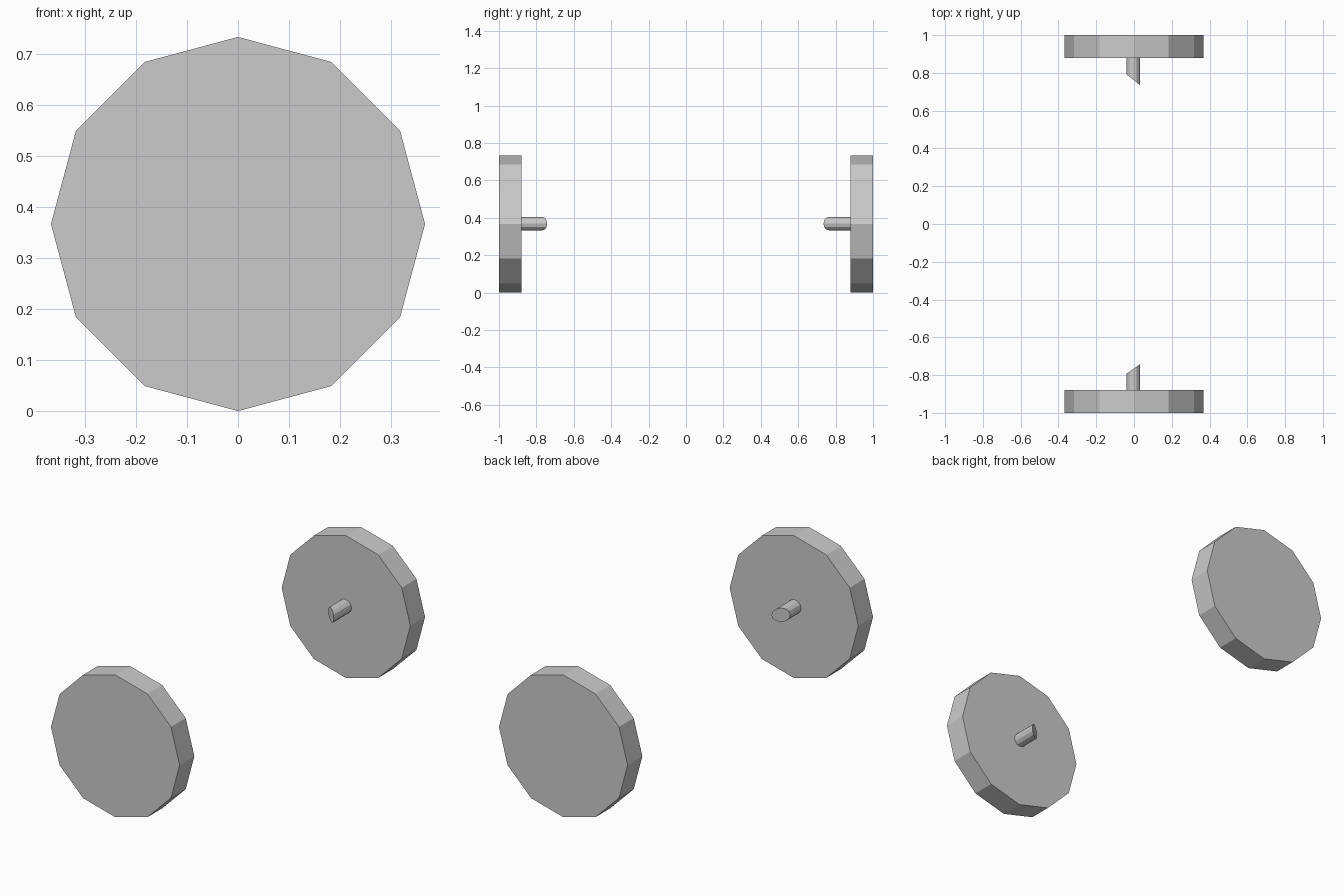
import bpy, bmesh
from math import sin, cos, tau

if "Cube" in bpy.data.objects:
    bpy.data.objects.remove(bpy.data.objects["Cube"])

WHEEL_R, WHEEL_Z = 0.367, 0.367


def prism(name, sides, radius, cx, cz, y_outer, y_inner):
    """Closed prism along y; y_inner(x) gives the (possibly slanted) inner end."""
    bm = bmesh.new()
    ring = [(cx + radius * sin(tau * i / sides), cz + radius * cos(tau * i / sides))
            for i in range(sides)]
    a = [bm.verts.new((x, y_outer, z)) for x, z in ring]
    b = [bm.verts.new((x, y_inner(x), z)) for x, z in ring]
    bm.faces.new(a)
    bm.faces.new(b[::-1])
    for i in range(sides):
        j = (i + 1) % sides
        bm.faces.new((a[j], a[i], b[i], b[j]))
    bmesh.ops.recalc_face_normals(bm, faces=bm.faces)
    mesh = bpy.data.meshes.new(name)
    bm.to_mesh(mesh)
    bm.free()
    obj = bpy.data.objects.new(name, mesh)
    bpy.context.collection.objects.link(obj)


for side, s, tip in (("front", -1, 0.742), ("back", 1, 0.735)):
    # twelve-sided wheel disc
    prism(side + "_wheel", 12, WHEEL_R, 0, WHEEL_Z, s * 1.0, lambda x: s * 0.88)
    # axle stub, cut at a slant on its inner end
    cx, r = -0.004, 0.036
    prism(side + "_axle_stub", 12, r, cx, 0.369, s * 0.88,
          lambda x: s * (0.793 + (tip - 0.793) * (x - cx + r) / (2 * r)))
